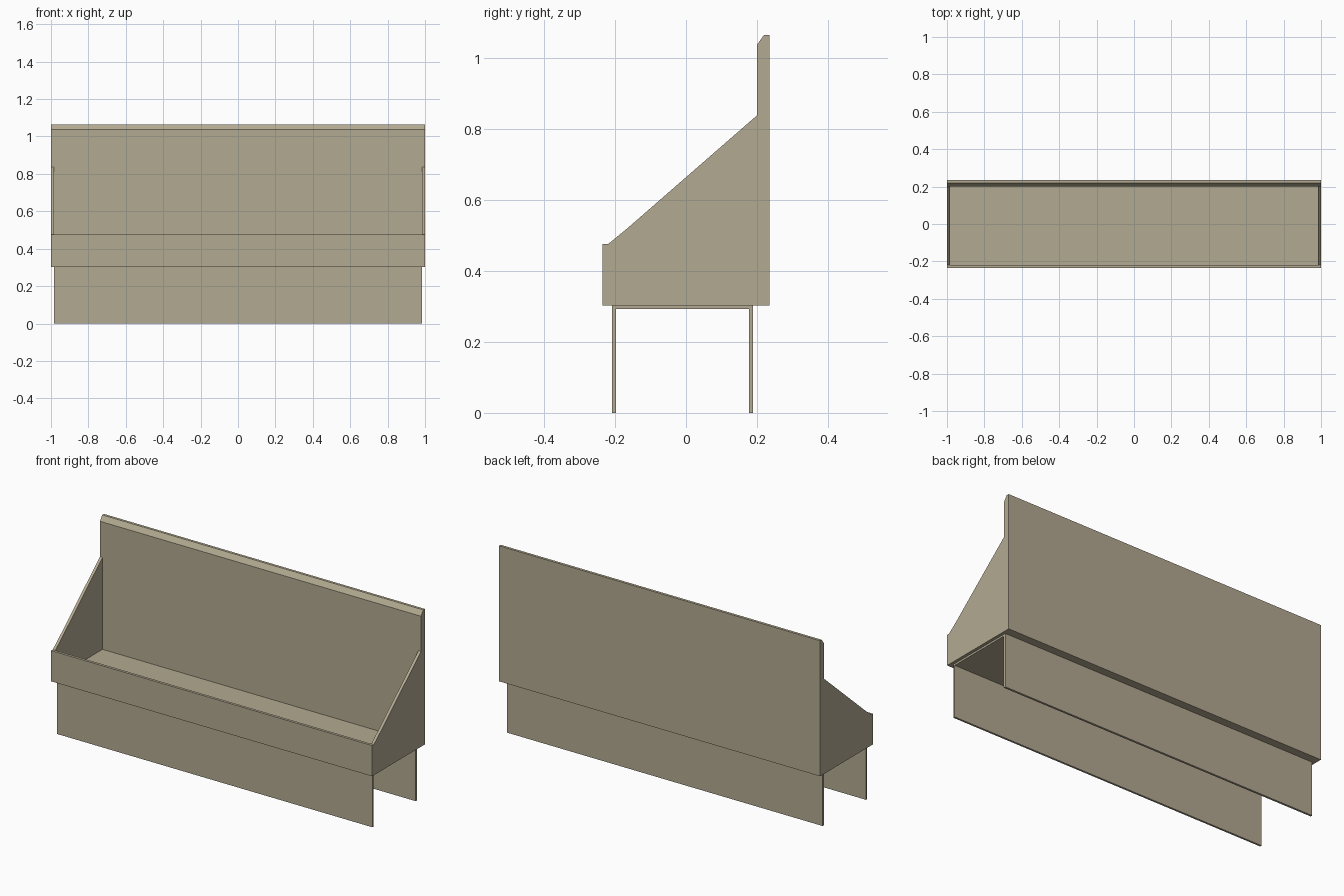
import bpy
import bmesh

cube = bpy.data.objects.get("Cube")
if cube:
    bpy.data.objects.remove(cube, do_unlink=True)

# Single beige finish
mat = bpy.data.materials.new("warm beige")
mat.use_nodes = True
colour = (0.45, 0.40, 0.285, 1)
mat.diffuse_color = colour
shader = mat.node_tree.nodes["Principled BSDF"]
shader.inputs["Base Color"].default_value = colour
shader.inputs["Roughness"].default_value = 0.8


def extrude_profile(name, profile, x0, x1):
    """Extrude a (y, z) outline from x0 to x1."""
    bm = bmesh.new()
    face = bm.faces.new([bm.verts.new((x0, y, z)) for y, z in profile])
    result = bmesh.ops.extrude_face_region(bm, geom=[face])
    verts = [v for v in result["geom"] if isinstance(v, bmesh.types.BMVert)]
    bmesh.ops.translate(bm, verts=verts, vec=(x1 - x0, 0, 0))
    bmesh.ops.recalc_face_normals(bm, faces=bm.faces)
    mesh = bpy.data.meshes.new(name)
    bm.to_mesh(mesh)
    bm.free()
    mesh.materials.append(mat)
    obj = bpy.data.objects.new(name, mesh)
    bpy.context.collection.objects.link(obj)
    return obj


# Front lip, floor and tall back with a chamfered top, as one folded shell
FRONT, BACK, FLOOR = -0.22, 0.2, 0.32
extrude_profile("trough_shell", [
    (-0.235, 0.302), (0.235, 0.302), (0.235, 1.065), (0.22, 1.065),
    (BACK, 1.037), (BACK, FLOOR), (FRONT, FLOOR), (FRONT, 0.475),
    (-0.235, 0.475)], -1, 1)

# Sloping end panels
end_outline = [(FRONT, FLOOR), (BACK, FLOOR), (BACK, 0.838),
               (-0.165, 0.52), (FRONT, 0.475)]
for name, side in (("left_end_panel", 1), ("right_end_panel", -1)):
    extrude_profile(name, end_outline, side * 0.984, side)

# Open-ended stand: two long legs joined by a top plate
extrude_profile("stand", [
    (-0.208, 0), (-0.197, 0), (-0.197, 0.292), (0.177, 0.292),
    (0.177, 0), (0.189, 0), (0.189, 0.302), (-0.208, 0.302)], -0.983, 0.983)
